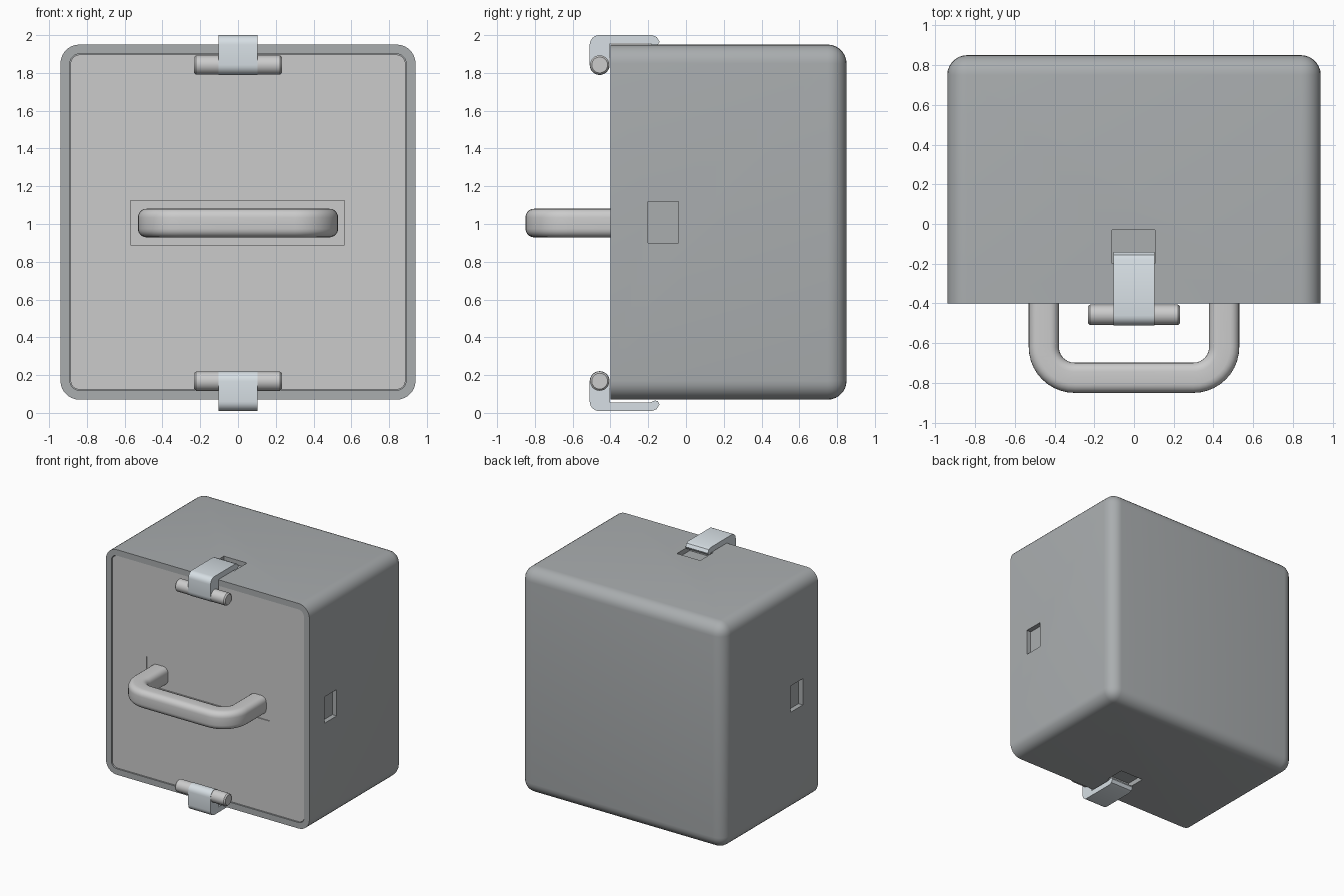
import bpy, bmesh, math
from mathutils import Vector

if "Cube" in bpy.data.objects:
    bpy.data.objects.remove(bpy.data.objects["Cube"])

MID_Z = 1.005  # top and bottom latches mirror about this height


def material(name, rgb):
    m = bpy.data.materials.new(name)
    m.diffuse_color = (*rgb, 1)
    m.use_nodes = True
    m.node_tree.nodes["Principled BSDF"].inputs["Base Color"].default_value = m.diffuse_color
    return m


DARK = material("dark_grey", (0.40, 0.42, 0.43))
STEEL = material("pale_steel", (0.68, 0.74, 0.78))


def finish(bm, name, mat=None):
    bmesh.ops.recalc_face_normals(bm, faces=bm.faces[:])
    me = bpy.data.meshes.new(name)
    bm.to_mesh(me)
    bm.free()
    ob = bpy.data.objects.new(name, me)
    bpy.context.collection.objects.link(ob)
    if mat:
        me.materials.append(mat)
    return ob


def activate(ob):
    bpy.ops.object.select_all(action='DESELECT')
    ob.select_set(True)
    bpy.context.view_layer.objects.active = ob


def smooth(ob, angle=35):
    activate(ob)
    bpy.ops.object.shade_smooth_by_angle(angle=math.radians(angle))


def add_box(bm, lo, hi):
    vs = bmesh.ops.create_cube(bm, size=1)['verts']
    for v in vs:
        v.co = Vector([(a + b) / 2 + c * (b - a) for a, b, c in zip(lo, hi, v.co)])
    return vs


def cut(ob, boxes):
    bm = bmesh.new()
    for lo, hi in boxes:
        add_box(bm, lo, hi)
    cutter = finish(bm, "cutter")
    cutter.hide_render = True
    mod = ob.modifiers.new("cut", 'BOOLEAN')
    mod.object = cutter
    mod.solver = 'EXACT'
    activate(ob)
    bpy.ops.object.modifier_apply(modifier=mod.name)
    bpy.data.objects.remove(cutter)


# Case: rounded everywhere except the square-cut front opening
bm = bmesh.new()
add_box(bm, (-0.94, -0.40, 0.07), (0.94, 0.85, 1.95))
edges = [e for e in bm.edges if any(v.co.y > 0 for v in e.verts)]
bmesh.ops.bevel(bm, geom=edges, offset=0.10, segments=7, profile=0.5, affect='EDGES')
front = [f for f in bm.faces if all(v.co.y < -0.399 for v in f.verts)]
bmesh.ops.inset_region(bm, faces=front, thickness=0.05)
pocket = bmesh.ops.extrude_discrete_faces(bm, faces=front)['faces']
bmesh.ops.translate(bm, verts=pocket[0].verts[:], vec=(0, 0.06, 0))
case = finish(bm, "case", DARK)

# Latch catch notches on all four sides
d = 0.04
cut(case, [
    ((0.94 - d, -0.20, 0.90), (1.0, -0.04, 1.12)),
    ((-1.0, -0.20, 0.90), (-0.94 + d, -0.04, 1.12)),
    ((-0.11, -0.20, 1.95 - d), (0.105, -0.03, 2.05)),
    ((-0.11, -0.20, 0.0), (0.105, -0.03, 0.07 + d)),
])
smooth(case)

# Front panel with a shallow handle recess
bm = bmesh.new()
add_box(bm, (-0.887, -0.392, 0.123), (0.887, -0.335, 1.897))
edges = [e for e in bm.edges if abs(e.verts[0].co.y - e.verts[1].co.y) > 0.01]
bmesh.ops.bevel(bm, geom=edges, offset=0.05, segments=5, profile=0.5, affect='EDGES')
panel = finish(bm, "front_panel")
cut(panel, [((-0.57, -0.5, 0.89), (0.565, -0.384, 1.125))])
smooth(panel)


# Handle: rounded square section swept along a U path
def arc(cx, cy, r, a0, a1, n):
    return [(cx + r * math.cos(math.radians(a0 + (a1 - a0) * i / n)),
             cy + r * math.sin(math.radians(a0 + (a1 - a0) * i / n)))
            for i in range(n + 1)]


section = []
for i, (sx, sy) in enumerate([(1, 1), (-1, 1), (-1, -1), (1, -1)]):
    section += arc(sx * 0.03, sy * 0.03, 0.046, i * 90, i * 90 + 90, 5)

R = 0.155
corners = arc(-0.454 + R, -0.774 + R, R, 180, 270, 10) + arc(0.454 - R, -0.774 + R, R, 270, 360, 10)
path = [(-0.454, -0.37)] + corners + [(0.454, -0.37)]
path_angle = [180] + [180 + 9 * i for i in range(11)] + [270 + 9 * i for i in range(11)] + [360]

bm = bmesh.new()
rings = []
for (px, py), a in zip(path, path_angle):
    a = math.radians(a)
    rings.append([bm.verts.new((px + u * math.cos(a), py + u * math.sin(a), MID_Z + w))
                  for u, w in section])
n = len(section)
for r0, r1 in zip(rings, rings[1:]):
    for i in range(n):
        bm.faces.new((r0[i], r0[(i + 1) % n], r1[(i + 1) % n], r1[i]))
bm.faces.new(rings[0])
bm.faces.new(rings[-1])
smooth(finish(bm, "handle"))

# Latches: hooked arm over the case edge, turning on a pin
hook = ([(-0.14, 1.965), (-0.155, 1.99), (-0.18, 2.0)]
        + arc(-0.46, 1.95, 0.05, 90, 180, 6)
        + arc(-0.457, 1.842, 0.053, 180, 360, 12)
        + [(-0.403, 1.955), (-0.19, 1.955), (-0.165, 1.945), (-0.15, 1.947)])

for side, s in (("top", 1), ("bottom", -1)):
    z = lambda v: MID_Z + s * (v - MID_Z)
    bm = bmesh.new()
    face = bm.faces.new([bm.verts.new((-0.103, y, z(h))) for y, h in hook])
    ext = bmesh.ops.extrude_face_region(bm, geom=[face])['geom']
    bmesh.ops.translate(bm, verts=[g for g in ext if isinstance(g, bmesh.types.BMVert)],
                        vec=(0.206, 0, 0))
    smooth(finish(bm, side + "_latch", STEEL))

    # Pin with chamfered ends
    bm = bmesh.new()
    loops = []
    for x, r in ((-0.232, 0.042), (-0.222, 0.051), (0.222, 0.051), (0.232, 0.042)):
        loops.append([bm.verts.new((x, y, h)) for y, h in arc(-0.457, z(1.842), r, 0, 360, 28)[:-1]])
    for l0, l1 in zip(loops, loops[1:]):
        for i in range(28):
            bm.faces.new((l0[i], l0[(i + 1) % 28], l1[(i + 1) % 28], l1[i]))
    bm.faces.new(loops[0])
    bm.faces.new(loops[-1])
    smooth(finish(bm, side + "_hinge_pin"))
